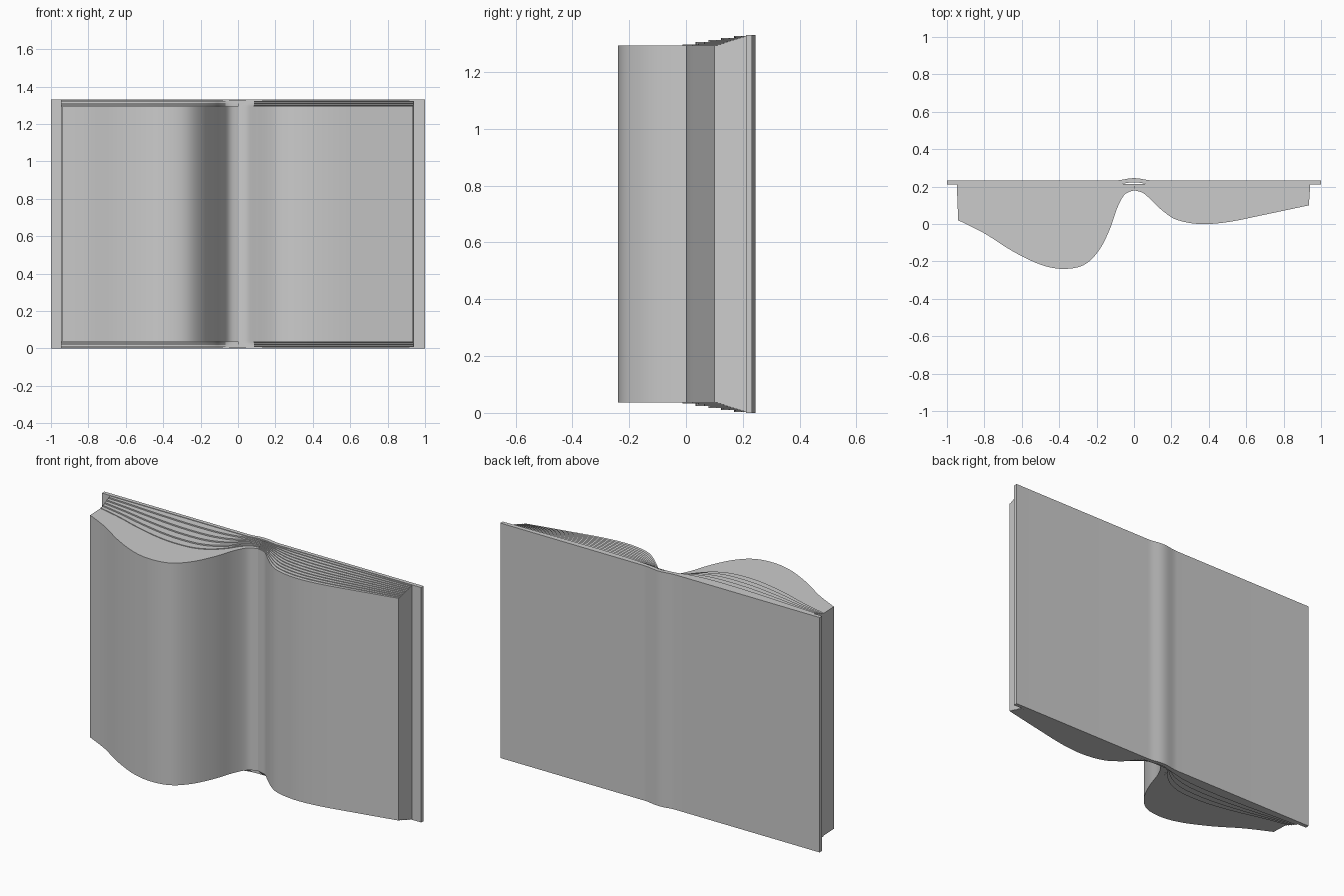
import bpy, bmesh, math

if "Cube" in bpy.data.objects:
    bpy.data.objects.remove(bpy.data.objects["Cube"])

H = 1.33          # cover height
BACK = 0.215      # plane where the pages meet the cover
MARGIN = 0.036    # cover lip beyond the open page
LAYERS = 10

# open-page curve seen from above (x, y)
LEFT = [(-.94, .02), (-.8, -.05), (-.65, -.145), (-.5, -.217), (-.38, -.24),
        (-.27, -.22), (-.19, -.145), (-.13, -.03), (-.09, .085), (-.05, .157), (0, .18)]
RIGHT = [(0, .18), (.05, .165), (.1, .12), (.16, .065), (.23, .022), (.35, 0),
         (.5, .01), (.7, .05), (.935, .1)]


def spline(pts, n=6):
    """Smooth curve through the points."""
    out = []
    for i in range(len(pts) - 1):
        a, b, c, d = (pts[max(i - 1, 0)], pts[i], pts[i + 1],
                      pts[min(i + 2, len(pts) - 1)])
        for k in range(n):
            u = k / n
            out.append(tuple(0.5 * (2 * q + (r - p) * u + (2 * p - 5 * q + 4 * r - s) * u * u
                                    + (3 * q - p - 3 * r + s) * u ** 3)
                             for p, q, r, s in zip(a, b, c, d)))
    return out + [pts[-1]]


def loft(name, rings):
    """Closed rings joined in order and capped at both ends."""
    bm = bmesh.new()
    rows = [[bm.verts.new(p) for p in ring] for ring in rings]
    n = len(rows[0])
    for a, b in zip(rows, rows[1:]):
        for j in range(n):
            k = (j + 1) % n
            bm.faces.new((a[j], a[k], b[k], b[j]))
    bm.faces.new(rows[0])
    bm.faces.new(rows[-1])
    bmesh.ops.recalc_face_normals(bm, faces=bm.faces)
    me = bpy.data.meshes.new(name)
    bm.to_mesh(me)
    bm.free()
    ob = bpy.data.objects.new(name, me)
    bpy.context.collection.objects.link(ob)
    bpy.ops.object.select_all(action='DESELECT')
    ob.select_set(True)
    bpy.context.view_layer.objects.active = ob
    bpy.ops.object.shade_smooth_by_angle(angle=math.radians(30))
    return ob


def pages(name, pts, rise):
    """Stack of page layers, stepped outward toward the cover."""
    steps = []
    for k in range(LAYERS):
        lip = MARGIN - (MARGIN - 0.003) * rise(k / (LAYERS - 1))
        steps += [(k / LAYERS, lip), ((k + 1) / LAYERS, lip)]
    section = [(t, H - z) for t, z in steps] + [(t, z) for t, z in reversed(steps)]
    rings = []
    for x, y in spline(pts):
        rings.append([(x * (1 + 0.008 * t), y + (BACK - y) * t, z) for t, z in section])
    return loft(name, rings)


pages("left_pages", LEFT, lambda t: max(0, 2 * t - 1))
pages("right_pages", RIGHT, lambda t: t)

# hard cover with a slightly rounded spine
xs = [-1] + [-.1 + .2 * i / 16 for i in range(17)] + [1]
rings = []
for x in xs:
    bump = 0.012 * (0.5 + 0.5 * math.cos(math.pi * x / .1)) if abs(x) < .1 else 0
    f, b = 0.211 + bump, 0.233 + bump
    rings.append([(x, f, 0), (x, b, 0), (x, b, H), (x, f, H)])
loft("cover", rings)
